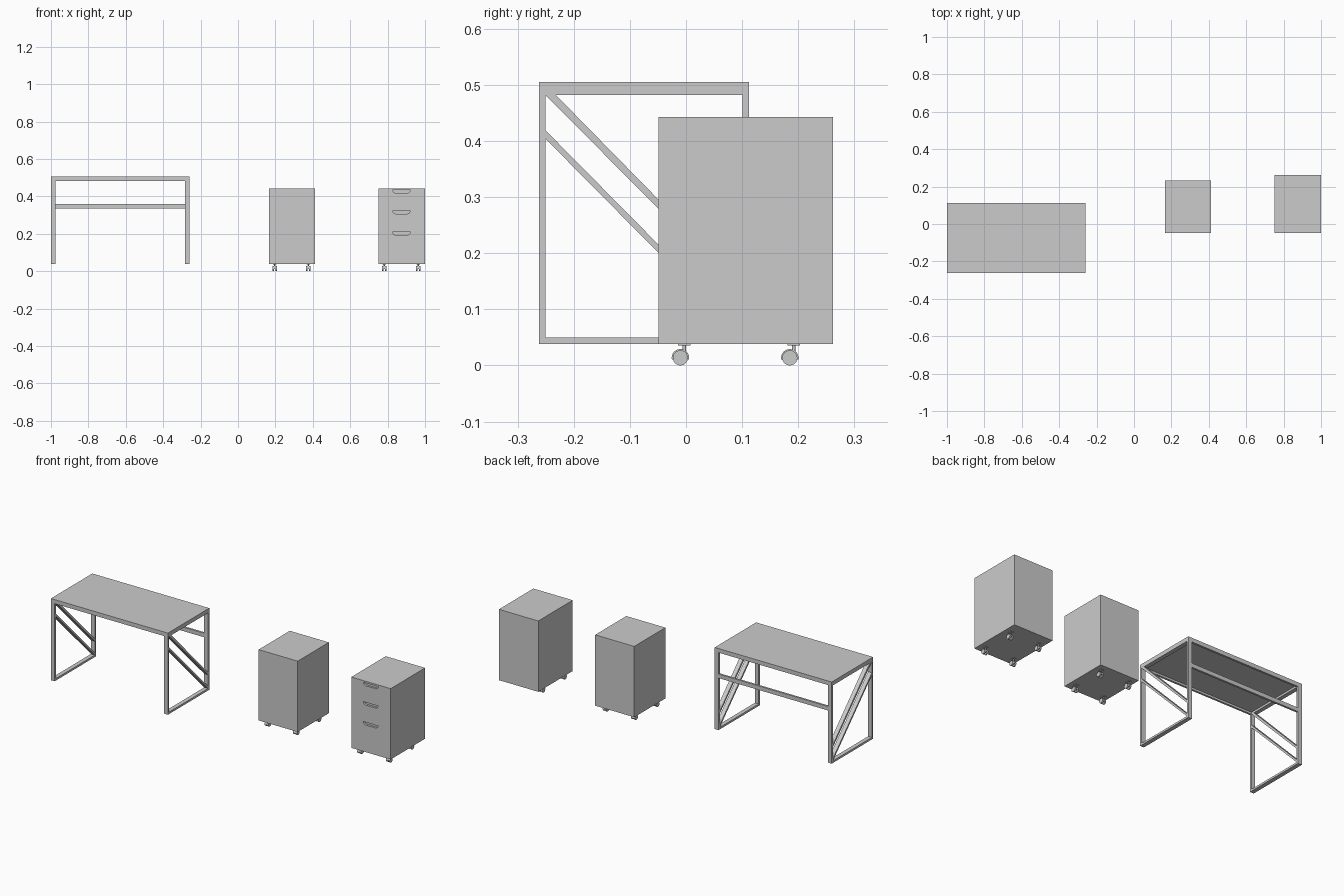
import bpy, bmesh, math

if "Cube" in bpy.data.objects:
    bpy.data.objects.remove(bpy.data.objects["Cube"])


def finish(name, bm):
    bmesh.ops.recalc_face_normals(bm, faces=bm.faces)
    me = bpy.data.meshes.new(name)
    bm.to_mesh(me)
    bm.free()
    ob = bpy.data.objects.new(name, me)
    bpy.context.collection.objects.link(ob)
    return ob


def prism(name, pts, axis, a, b):
    """Extrude a 2D profile along x (pts = y,z) or y (pts = x,z)."""
    bm = bmesh.new()
    place = (lambda p, t: (t, p[0], p[1])) if axis == 'x' else (lambda p, t: (p[0], t, p[1]))
    face = bm.faces.new([bm.verts.new(place(p, a)) for p in pts])
    ext = bmesh.ops.extrude_face_region(bm, geom=[face])
    delta = (b - a, 0, 0) if axis == 'x' else (0, b - a, 0)
    bmesh.ops.translate(bm, vec=delta,
                        verts=[g for g in ext['geom'] if isinstance(g, bmesh.types.BMVert)])
    return finish(name, bm)


def box(name, x0, x1, y0, y1, z0, z1):
    return prism(name, [(y0, z0), (y1, z0), (y1, z1), (y0, z1)], 'x', x0, x1)


def arc(cx, cz, r, a0, a1, n):
    return [(cx + r * math.cos(math.radians(a0 + (a1 - a0) * i / n)),
             cz + r * math.sin(math.radians(a0 + (a1 - a0) * i / n))) for i in range(n + 1)]


def smooth(ob):
    bpy.ops.object.select_all(action='DESELECT')
    ob.select_set(True)
    bpy.context.view_layer.objects.active = ob
    bpy.ops.object.shade_smooth_by_angle(angle=math.radians(35))


# Desk
X0, X1, Y0, Y1 = -1.0, -0.26, -0.262, 0.112
W, T, ZB, ZT = 0.024, 0.0115, 0.038, 0.493
box("desk_top", X0, X1, Y0, Y1, ZT, 0.505)

# Side frames with two diagonal braces each
for side, a in (("left", X0), ("right", X1 - W)):
    b = a + W
    box(side + "_front_leg", a, b, Y0, Y0 + T, ZB, ZT)
    box(side + "_back_leg", a, b, Y1 - T, Y1, ZB, ZT)
    box(side + "_top_rail", a, b, Y0 + T, Y1 - T, ZT - T, ZT)
    box(side + "_foot_rail", a, b, Y0 + T, Y1 - T, ZB, ZB + T)
    yf, yb = Y0 + T, Y1 - T
    prism(side + "_upper_brace", [(yf, 0.482), (-0.232, 0.482), (yb, 0.143), (yb, 0.128)], 'x', a, b)
    prism(side + "_lower_brace", [(yf, 0.419), (yb, 0.064), (yb, 0.0495), (yf, 0.404)], 'x', a, b)

# Long rails between the side frames
box("front_apron", X0 + W, X1 - W, Y0, Y0 + T, ZT - T, ZT)
box("back_apron", X0 + W, X1 - W, Y1 - T, Y1, ZT - T, ZT)
box("back_stretcher", X0 + W, X1 - W, Y1 - T, Y1, 0.336, 0.359)


def caster(name, x, y):
    wy, wz, r = y - 0.007, 0.0135, 0.0135
    box(name + "_plate", x - 0.010, x + 0.010, y - 0.011, y + 0.011, 0.0355, 0.0385)
    bm = bmesh.new()
    bmesh.ops.create_cone(bm, cap_ends=True, segments=16, radius1=0.003, radius2=0.003, depth=0.016)
    bmesh.ops.translate(bm, vec=(x, y, 0.029), verts=bm.verts)
    smooth(finish(name + "_stem", bm))
    # Curved hood between twin wheels
    smooth(prism(name + "_hood", arc(wy, wz, 0.0155, -10, 190, 20), 'x', x - 0.004, x + 0.004))
    for s, o in (("left", -0.012), ("right", 0.004)):
        smooth(prism(name + "_" + s + "_wheel", arc(wy, wz, r, 0, 345, 23), 'x', x + o, x + o + 0.008))


def cabinet(name, x0, x1, y1):
    body = box(name + "_body", x0, x1, -0.049, y1, 0.038, 0.443)
    for i, x in enumerate((x0 + 0.031, x1 - 0.036)):
        for j, y in enumerate((-0.003, 0.192)):
            caster(f"{name}_caster_{i}{j}", x, y)
    return body


cabinet("plain_cabinet", 0.165, 0.412, 0.232)
drawers = cabinet("drawer_cabinet", 0.751, 1.0, 0.262)

# Finger pulls cut into the drawer fronts
cx = 0.874
for i, zt in enumerate((0.433, 0.3225, 0.2085)):
    r = 0.016
    pts = ([(cx + 0.049, zt)] + arc(cx + 0.030, zt, r, -35, -90, 5)
           + arc(cx - 0.030, zt, r, -90, -145, 5) + [(cx - 0.049, zt)])
    cutter = prism(f"pull_cutter_{i}", pts, 'y', -0.06, -0.037)
    cutter.hide_render = True
    cutter.hide_viewport = False
    cutter.display_type = 'WIRE'
    mod = drawers.modifiers.new(f"pull_{i}", 'BOOLEAN')
    mod.object = cutter
    mod.operation = 'DIFFERENCE'
    mod.solver = 'EXACT'
    bpy.context.view_layer.objects.active = drawers
    bpy.ops.object.modifier_apply(modifier=mod.name)
    bpy.data.objects.remove(cutter)
